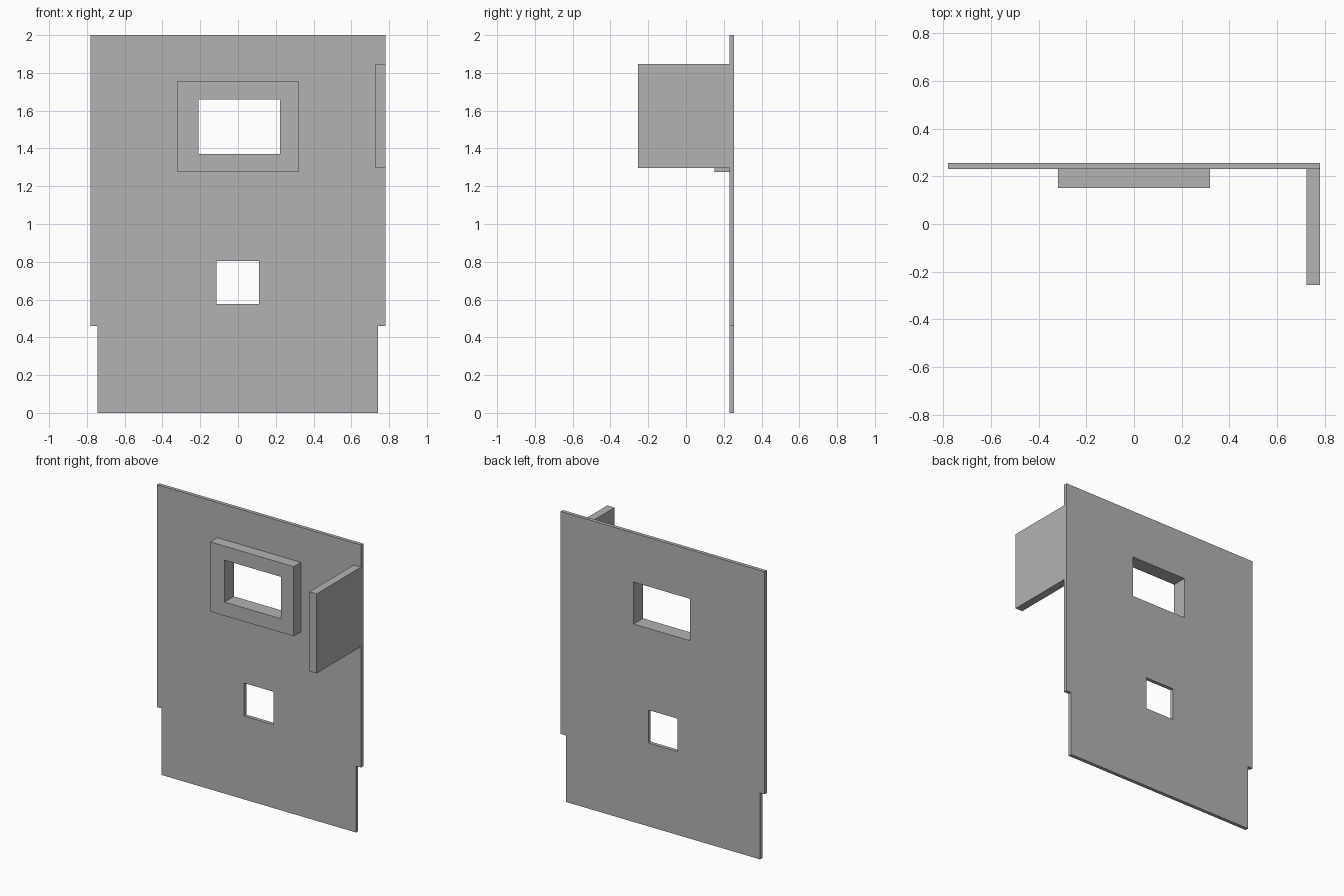
import bpy
import bmesh
from mathutils import Vector

cube = bpy.data.objects.get("Cube")
if cube:
    bpy.data.objects.remove(cube, do_unlink=True)

grey = bpy.data.materials.new("plain grey")
grey.use_nodes = True
GREY = (0.45, 0.45, 0.45, 1)
grey.diffuse_color = GREY
grey.node_tree.nodes["Principled BSDF"].inputs["Base Color"].default_value = GREY


def rect(x0, x1, z0, z1):
    return [(x0, z0), (x1, z0), (x1, z1), (x0, z1)]


def slab(name, loops, y0, y1):
    """Fill x-z outlines (outer loop first, then holes) and extrude from y0 to y1."""
    bm = bmesh.new()
    edges = []
    for loop in loops:
        verts = [bm.verts.new((x, y0, z)) for x, z in loop]
        edges += [bm.edges.new((a, b)) for a, b in zip(verts, verts[1:] + verts[:1])]
    bmesh.ops.triangle_fill(bm, edges=edges, use_beauty=True, normal=Vector((0, -1, 0)))
    out = bmesh.ops.extrude_face_region(bm, geom=bm.faces[:], use_keep_orig=True)
    moved = [g for g in out["geom"] if isinstance(g, bmesh.types.BMVert)]
    bmesh.ops.translate(bm, verts=moved, vec=(0, y1 - y0, 0))
    bmesh.ops.recalc_face_normals(bm, faces=bm.faces[:])
    mesh = bpy.data.meshes.new(name)
    bm.to_mesh(mesh)
    bm.free()
    mesh.materials.append(grey)
    obj = bpy.data.objects.new(name, mesh)
    bpy.context.collection.objects.link(obj)
    return obj


FRONT, BACK = 0.23, 0.255
window = rect(-0.21, 0.222, 1.37, 1.66)
small_opening = rect(-0.115, 0.11, 0.577, 0.805)

# Upright panel, stepped in near the bottom, with two openings
panel_outline = [(-0.745, 0), (0.742, 0), (0.742, 0.46), (0.781, 0.46),
                 (0.781, 2), (-0.781, 2), (-0.781, 0.46), (-0.745, 0.46)]
slab("back_panel", [panel_outline, window, small_opening], FRONT, BACK)

# Raised surround of the upper opening
slab("window_frame", [rect(-0.32, 0.32, 1.275, 1.757), window], 0.152, FRONT)

# Board standing forward from the left edge
slab("side_board", [rect(0.725, 0.781, 1.296, 1.847)], -0.255, FRONT)
